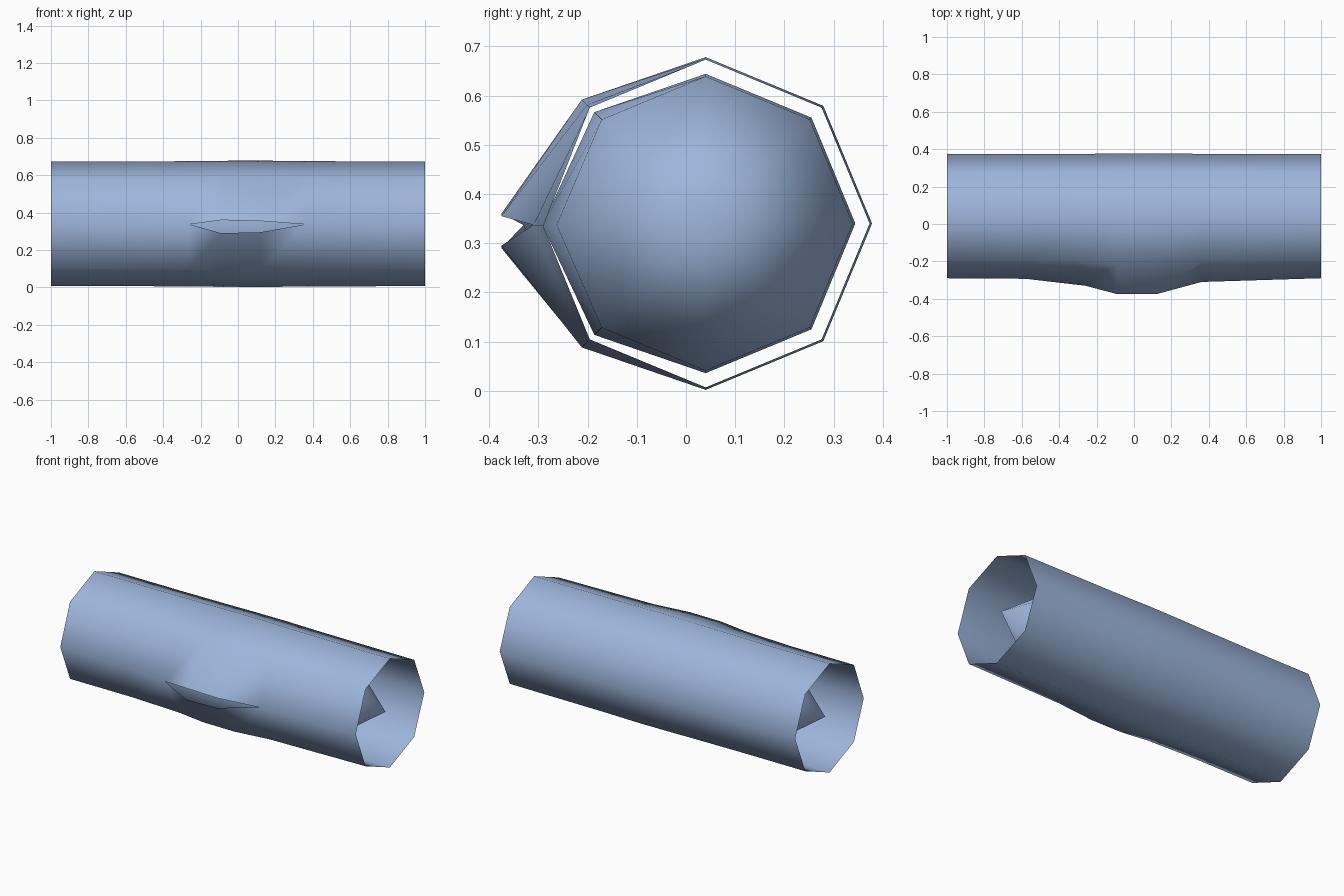
import bpy, bmesh
from math import cos, sin, radians

if "Cube" in bpy.data.objects:
    bpy.data.objects.remove(bpy.data.objects["Cube"], do_unlink=True)

CY, CZ = 0.04, 0.34  # centre of the pipe's cross-section

blue = bpy.data.materials.new("light_blue")
blue.use_nodes = True
colour = (0.34, 0.47, 0.72, 1)
blue.diffuse_color = colour
blue.node_tree.nodes["Principled BSDF"].inputs["Base Color"].default_value = colour


def loft(name, stations, tips=None):
    """Skin octagonal rings: x, radius, ridge y, upper lip z, lower lip z, shoulder push."""
    bm = bmesh.new()
    rings = []
    for x, r, ridge, upper, lower, push in stations:
        ring = [bm.verts.new((x, ridge, upper))]
        for i in range(3, -4, -1):
            a = radians(45 * i)
            k = push if abs(i) == 3 else 0
            ring.append(bm.verts.new((x, CY + (r + k) * cos(a), CZ + (r + k) * sin(a))))
        ring.append(bm.verts.new((x, ridge, lower)))
        rings.append(ring)
    for a, b in zip(rings, rings[1:]):
        for i in range(len(a) - 1):
            bm.faces.new((a[i], a[i + 1], b[i + 1], b[i]))
    # Pointed ends
    if tips:
        for ring, x in zip((rings[0], rings[-1]), tips):
            tip = bm.verts.new((x, CY, CZ))
            for i in range(len(ring) - 1):
                bm.faces.new((ring[i], ring[i + 1], tip))
    # Close the front ridge wherever the two lips meet
    bmesh.ops.remove_doubles(bm, verts=bm.verts[:], dist=0.0005)
    bmesh.ops.recalc_face_normals(bm, faces=bm.faces[:])
    # Outward check on the backmost face
    back = max(bm.faces, key=lambda f: f.calc_center_median().y)
    if back.normal.y < 0:
        bmesh.ops.reverse_faces(bm, faces=bm.faces[:])
    for f in bm.faces:
        f.smooth = True
    mesh = bpy.data.meshes.new(name)
    bm.to_mesh(mesh)
    bm.free()
    mesh.materials.append(blue)
    obj = bpy.data.objects.new(name, mesh)
    bpy.context.collection.objects.link(obj)
    return obj


# Outer shell: open tube with a burst bulge on the front
loft("burst_pipe_shell", [
    (-1.0, 0.333, -0.29, 0.335, 0.335, 0),
    (-0.58, 0.333, -0.293, 0.335, 0.335, 0),
    (-0.26, 0.335, -0.33, 0.337, 0.337, 0.006),
    (-0.09, 0.337, -0.375, 0.36, 0.29, 0.018),
    (0.12, 0.338, -0.375, 0.355, 0.295, 0.018),
    (0.36, 0.335, -0.31, 0.337, 0.337, 0.006),
    (1.0, 0.333, -0.29, 0.335, 0.335, 0),
])

# Inner core: closed body with pointed ends
loft("inner_core", [
    (-0.55, 0.299, -0.263, 0.337, 0.337, 0),
    (-0.09, 0.304, -0.292, 0.337, 0.337, 0.016),
    (0.12, 0.304, -0.292, 0.337, 0.337, 0.016),
    (0.55, 0.299, -0.263, 0.337, 0.337, 0),
], tips=(-0.97, 0.97))
